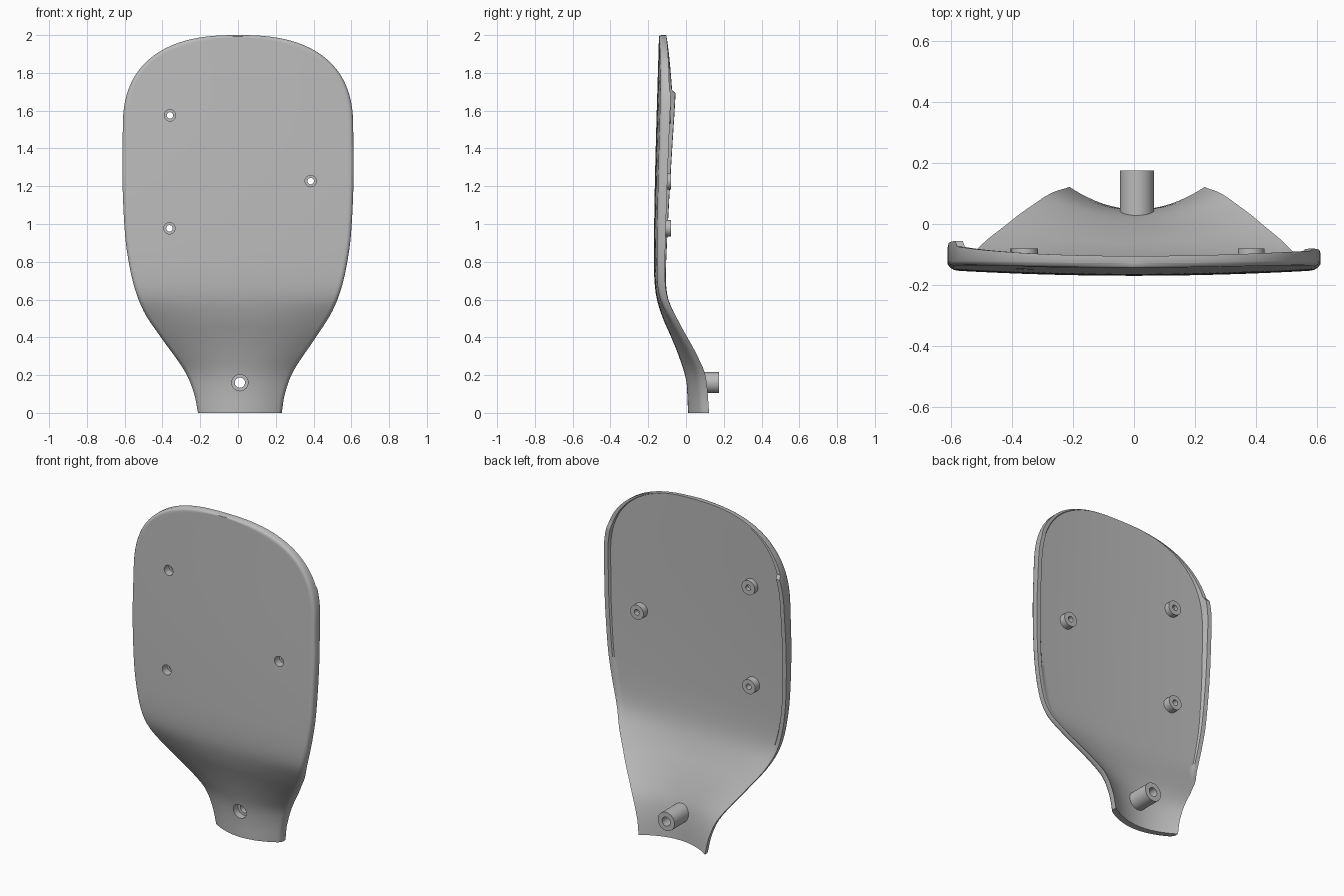
import bpy, bmesh, math
from mathutils import Matrix

if "Cube" in bpy.data.objects:
    bpy.data.objects.remove(bpy.data.objects["Cube"])

GREY = (0.5, 0.5, 0.5, 1)
mat = bpy.data.materials.new("plain grey")
mat.use_nodes = True
mat.diffuse_color = GREY
mat.node_tree.nodes["Principled BSDF"].inputs["Base Color"].default_value = GREY

THICK = 0.038
# (height, value) profiles: half width, centre line depth, cross curvature
WIDTH = [(0, .222), (.1, .24), (.22, .287), (.4, .41), (.53, .495), (.67, .55),
         (.85, .587), (1.0, .602), (1.25, .612), (1.5, .61)]
DEPTH = [(0, .01), (.1, .007), (.2, -.006), (.3, -.038), (.4, -.078), (.5, -.122),
         (.6, -.154), (.7, -.167), (.85, -.17), (1.3, -.163), (2, -.143)]
CURVE = [(0, 1.5), (.2, .92), (.3, .53), (.4, .28), (.5, .16), (.6, .07), (.75, .05), (2, .05)]


def smooth(pts, t):
    """Cubic interpolation through the points of a profile."""
    n = len(pts)
    i = max(j for j in range(n - 1) if j == 0 or pts[j][0] <= t)

    def slope(j):
        a, b = pts[max(j - 1, 0)], pts[min(j + 1, n - 1)]
        return (b[1] - a[1]) / (b[0] - a[0])
    (x0, y0), (x1, y1) = pts[i], pts[i + 1]
    h = x1 - x0
    s = (t - x0) / h
    return (y0 * (1 + 2 * s) * (1 - s) ** 2 + y1 * s * s * (3 - 2 * s)
            + h * s * (1 - s) * (slope(i) * (1 - s) - slope(i + 1) * s))


def front(x, z):
    return smooth(DEPTH, z) + smooth(CURVE, z) * x * x


def lip(z, side):
    """Extra depth of the rim on the back, deeper on the right side."""
    if z > 1.7:
        h = .024 * (2 - z) / .3
    else:
        h = max(0, min(1, (z - .5) / 1.19)) * .042
    return h if side < 0 else h * .4


def finish(name, bm):
    bmesh.ops.recalc_face_normals(bm, faces=bm.faces)
    me = bpy.data.meshes.new(name)
    bm.to_mesh(me)
    bm.free()
    ob = bpy.data.objects.new(name, me)
    bpy.context.collection.objects.link(ob)
    me.materials.append(mat)
    return ob


def cylinder(name, x, z, r, y0, y1):
    bm = bmesh.new()
    place = Matrix.Translation((x, (y0 + y1) / 2, z)) @ Matrix.Rotation(math.pi / 2, 4, "X")
    bmesh.ops.create_cone(bm, cap_ends=True, segments=32, radius1=r, radius2=r,
                          depth=y1 - y0, matrix=place)
    return finish(name, bm)


def activate(ob):
    bpy.ops.object.select_all(action="DESELECT")
    ob.select_set(True)
    bpy.context.view_layer.objects.active = ob


def cut(ob, cutter):
    mod = ob.modifiers.new("cut", "BOOLEAN")
    mod.operation, mod.solver, mod.object = "DIFFERENCE", "EXACT", cutter
    activate(ob)
    bpy.ops.object.modifier_apply(modifier=mod.name)


# Plate outline: tapered neck below, rounded shoulder above
rows = [(smooth(WIDTH, z), z) for z in (1.5 * i / 50 for i in range(50))]
for i in range(37):
    a = math.radians(89.6) * i / 36
    rows.append((.61 * math.cos(a) ** .8, 1.5 + .5 * math.sin(a) ** .8))

half = [.12, .25, .38, .5, .62, .74, .84, .91, .945, .957, .975, .99, 1]
cols = [-u for u in reversed(half)] + [0] + half

# Plate: each row is a closed loop of front and back points
bm = bmesh.new()
loops = []
for i, (w, z) in enumerate(rows):
    (wa, za), (wb, zb) = rows[max(i - 1, 0)], rows[min(i + 1, len(rows) - 1)]
    lean = (zb - za) / math.hypot(wb - wa, zb - za)
    shift = .01 * max(0, 1 - z / .5)
    ahead, behind = [], []
    for u in cols:
        x = u * w
        y = front(x, z)
        edge = (1 - abs(u)) * w * lean
        soft = .014 * max(0, 1 - edge / .016) ** 2
        rim = lip(z, u) if abs(u) > .95 else 0
        ahead.append(bm.verts.new((x + shift, y + soft, z)))
        behind.append(bm.verts.new((x + shift, y + THICK + rim, z)))
    loops.append(ahead + behind[::-1])
for a, b in zip(loops, loops[1:]):
    for j in range(len(a)):
        k = (j + 1) % len(a)
        bm.faces.new((a[j], a[k], b[k], b[j]))
bm.faces.new(loops[0])
bm.faces.new(loops[-1])
plate = finish("plate", bm)

# Mounting bosses on the back, each with a through hole and a front recess
BOSSES = [("upper_right_boss", -.36, 1.575, .044, -.08, .03, .017),
          ("lower_right_boss", -.363, .977, .044, -.08, .03, .017),
          ("left_boss", .385, 1.227, .044, -.08, .03, .017),
          ("neck_boss", .01, .16, .056, .175, .043, .027)]
parts = [plate]
for name, x, z, r, back, recess, hole in BOSSES:
    y = front(x, z)
    boss = cylinder(name, x, z, r, y + .022, back)
    for cutter in (cylinder("hole_cutter", x, z, hole, y - .1, back + .1),
                   cylinder("recess_cutter", x, z, recess, y - .1, y + THICK + .008)):
        cut(plate, cutter)
        cut(boss, cutter)
        bpy.data.objects.remove(cutter)
    parts.append(boss)

for ob in parts:
    activate(ob)
    bpy.ops.object.shade_smooth_by_angle(angle=math.radians(35))
